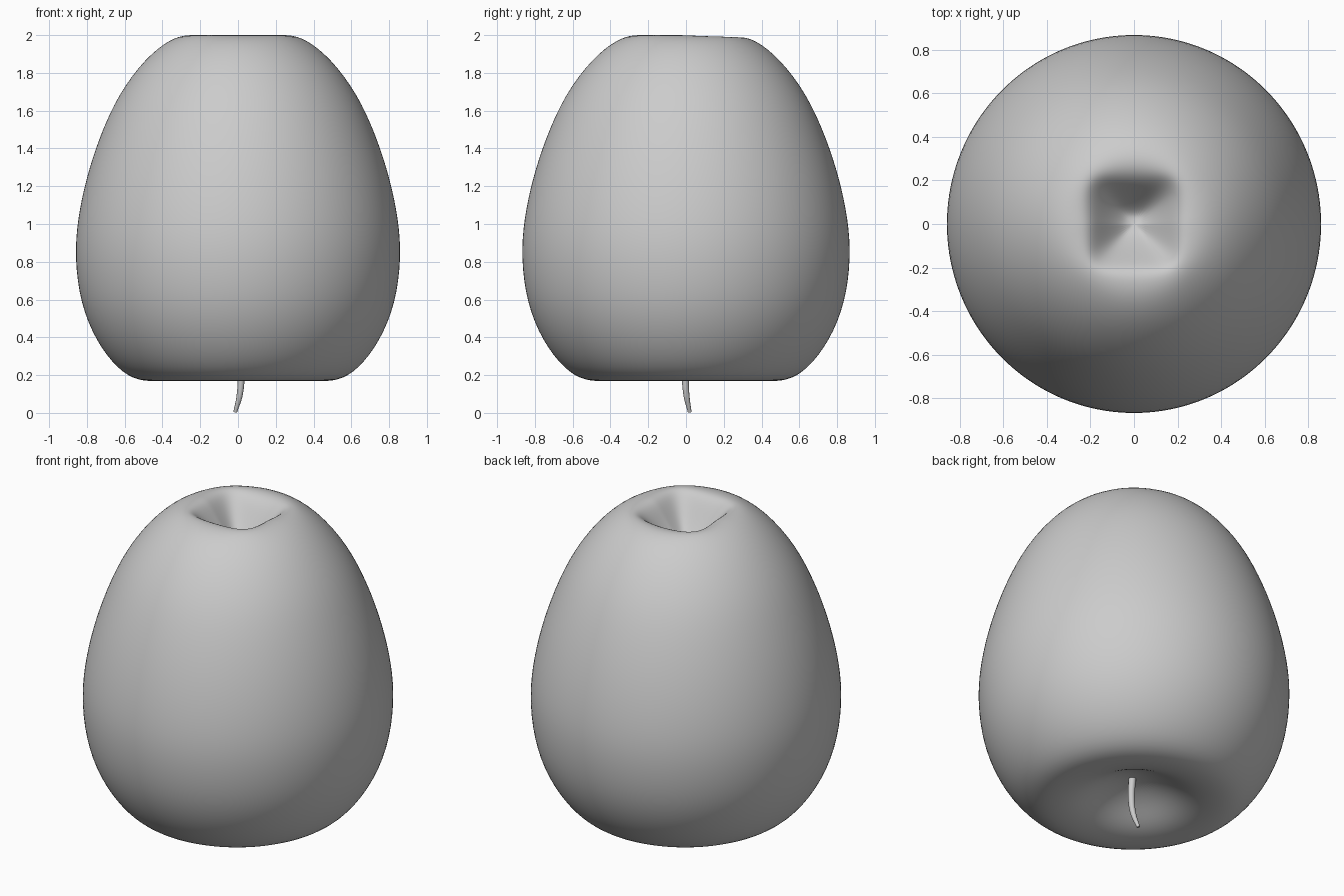
import bpy, bmesh, math

cube = bpy.data.objects.get("Cube")
if cube:
    bpy.data.objects.remove(cube, do_unlink=True)

SEGMENTS = 40


def make_material(name, colour):
    mat = bpy.data.materials.new(name)
    mat.use_nodes = True
    mat.diffuse_color = colour
    mat.node_tree.nodes["Principled BSDF"].inputs["Base Color"].default_value = colour
    return mat


grey = make_material("plain grey", (0.6, 0.6, 0.6, 1))

# Fruit outline (radius, height): from the stem hollow, round the body, into the crown pit
hollow = [(0.1, 0.3), (0.2, 0.26), (0.3, 0.2), (0.4, 0.168)]
body = [(0.53, 0.166), (0.64, 0.23), (0.755, 0.38), (0.838, 0.58), (0.868, 0.82),
        (0.854, 1.02), (0.808, 1.24), (0.737, 1.46), (0.635, 1.69), (0.49, 1.88), (0.36, 1.98)]
pit = [(0.27, 2.003), (0.21, 1.997), (0.165, 1.94), (0.11, 1.86), (0.05, 1.79)]


def squareness(angle):
    """Radius factor of a rounded square, about 1 on the sides."""
    return (abs(math.cos(angle)) ** 5 + abs(math.sin(angle)) ** 5) ** (-1 / 5)


def ring(bm, radius, height, square, dip):
    verts = []
    for i in range(SEGMENTS):
        a = math.tau * i / SEGMENTS
        r = radius * (1 + square * (squareness(a) - 1))
        z = height - dip * max(0, math.sin(a))
        verts.append(bm.verts.new((r * math.cos(a), 1.01 * r * math.sin(a), z)))
    return verts


bm = bmesh.new()
rings = [ring(bm, r, z, 0, 0) for r, z in hollow + body]
rings += [ring(bm, r, z, 0.4 if i == 0 else 0.9, 0.008 if i == 0 else 0.03)
          for i, (r, z) in enumerate(pit)]
for low, high in zip(rings, rings[1:]):
    for i in range(SEGMENTS):
        j = (i + 1) % SEGMENTS
        bm.faces.new((low[i], low[j], high[j], high[i]))
for end, height in ((rings[0], 0.315), (rings[-1], 1.77)):
    pole = bm.verts.new((0, 0, height))
    for i in range(SEGMENTS):
        bm.faces.new((end[i], end[(i + 1) % SEGMENTS], pole))
bmesh.ops.recalc_face_normals(bm, faces=bm.faces)
for face in bm.faces:
    face.smooth = True
mesh = bpy.data.meshes.new("fruit_body")
bm.to_mesh(mesh)
bm.free()
mesh.materials.append(grey)
fruit = bpy.data.objects.new("fruit_body", mesh)
bpy.context.collection.objects.link(fruit)
fruit.modifiers.new("smooth", "SUBSURF").levels = 2
fruit.modifiers["smooth"].render_levels = 2

# Curved stem, tapering to its tip
curve = bpy.data.curves.new("stem", "CURVE")
curve.dimensions = "3D"
curve.bevel_depth = 0.02
curve.bevel_resolution = 3
curve.use_fill_caps = True
path = [(0.01, 0, 0.35, 1.1), (0.016, -0.003, 0.18, 0.95),
        (0.008, 0.003, 0.09, 0.8), (-0.015, 0.02, 0.004, 0.5)]
spline = curve.splines.new("BEZIER")
spline.bezier_points.add(len(path) - 1)
for point, (x, y, z, radius) in zip(spline.bezier_points, path):
    point.co = (x, y, z)
    point.radius = radius
    point.handle_left_type = point.handle_right_type = "AUTO"
curve.materials.append(grey)
stem = bpy.data.objects.new("stem", curve)
bpy.context.collection.objects.link(stem)
